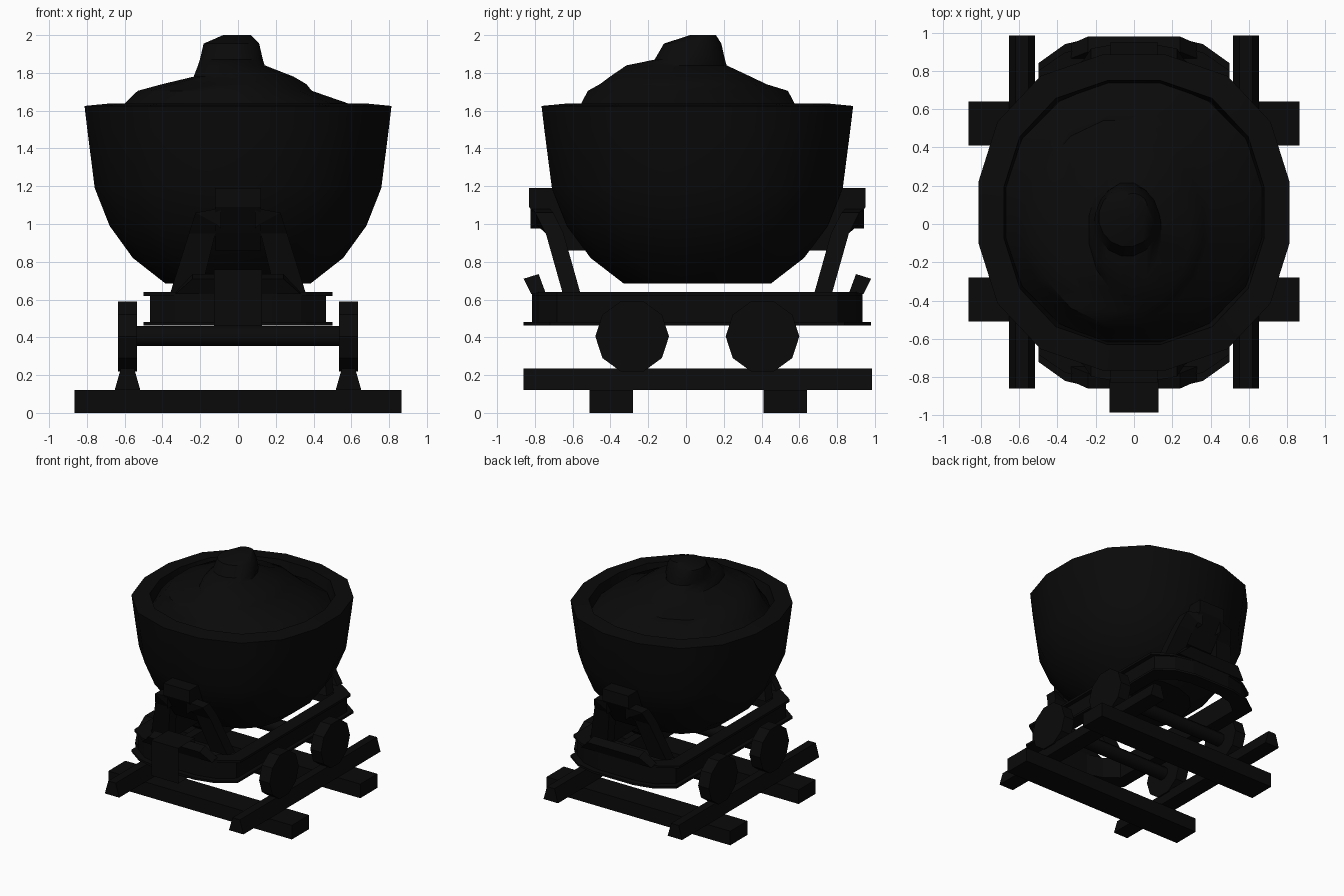
import bpy, bmesh, math

if "Cube" in bpy.data.objects:
    bpy.data.objects.remove(bpy.data.objects["Cube"], do_unlink=True)

MID = 0.06  # centre of the cart along y

mat = bpy.data.materials.new("soot black")
mat.use_nodes = True
black = (0.003, 0.003, 0.003, 1)
mat.diffuse_color = black
mat.node_tree.nodes["Principled BSDF"].inputs["Base Color"].default_value = black


def loft(name, rings, caps=True, closed=False, smooth=None):
    """Skin a list of equal-length point loops."""
    bm = bmesh.new()
    rows = [[bm.verts.new(p) for p in ring] for ring in rings]
    n = len(rows[0])
    pairs = list(zip(rows, rows[1:])) + ([(rows[-1], rows[0])] if closed else [])
    for a, b in pairs:
        for i in range(n):
            j = (i + 1) % n
            bm.faces.new((a[i], a[j], b[j], b[i]))
    if caps and not closed:
        bm.faces.new(rows[0])
        bm.faces.new(rows[-1])
    bmesh.ops.recalc_face_normals(bm, faces=bm.faces)
    mesh = bpy.data.meshes.new(name)
    bm.to_mesh(mesh)
    bm.free()
    mesh.materials.append(mat)
    obj = bpy.data.objects.new(name, mesh)
    bpy.context.collection.objects.link(obj)
    if smooth:
        bpy.ops.object.select_all(action='DESELECT')
        obj.select_set(True)
        bpy.context.view_layer.objects.active = obj
        bpy.ops.object.shade_smooth_by_angle(angle=math.radians(smooth))


def box(name, x0, x1, y0, y1, z0, z1):
    base = [(x0, y0), (x1, y0), (x1, y1), (x0, y1)]
    loft(name, [[(x, y, z) for x, y in base] for z in (z0, z1)])


def mirror_quarter(quarter):
    """Mirror a quarter outline in x and y into a closed loop."""
    half = quarter + [(-x, y) for x, y in reversed(quarter)]
    return half + [(x, -y) for x, y in reversed(half)]


def ellipse(cx, cy, rx, ry, z, n=16):
    angles = [(i + 0.5) * math.tau / n for i in range(n)]
    return [(cx + rx * math.cos(a), cy + ry * math.sin(a), z) for a in angles]


def cylinder_x(name, x0, x1, y, z, r, n, smooth=None):
    angles = [(i + 0.5) * math.tau / n for i in range(n)]
    loft(name, [[(x, y + r * math.sin(a), z + r * math.cos(a)) for a in angles]
                for x in (x0, x1)], smooth=smooth)


# Track: two sleepers and two tapered rails
for name, y in (("front_sleeper", -0.395), ("back_sleeper", 0.525)):
    box(name, -0.865, 0.865, y - 0.115, y + 0.115, 0, 0.12)
for name, x in (("left_rail", 0.585), ("right_rail", -0.585)):
    section = [(-0.068, 0.12), (0.068, 0.12), (0.035, 0.235), (-0.035, 0.235)]
    loft(name, [[(x + a, y, z) for a, z in section] for y in (-0.86, 0.985)])

# Wheels and axles
for end, y in (("front", -0.285), ("back", 0.405)):
    cylinder_x(end + "_axle", -0.54, 0.54, y, 0.407, 0.057, 8, 50)
    for side, s in (("left", 1), ("right", -1)):
        cylinder_x(f"{end}_{side}_wheel", s * 0.535, s * 0.635, y, 0.405, 0.195, 10)

# Frame: a rounded ring of channel section, made of a web and two flanges
outline = mirror_quarter([(0.5, 0.78), (0.36, 0.88), (0.19, 0.92)])


def inset(dx, dy):
    return [(x * (0.5 - dx) / 0.5, y * (0.92 - dy) / 0.92 + MID) for x, y in outline]


def ring(name, outer, inner, z0, z1):
    loft(name, [[(x, y, z) for x, y in loop] for loop, z in
                ((outer, z0), (outer, z1), (inner, z1), (inner, z0))], closed=True)


inner_edge = inset(0.115, 0.115)
ring("frame_web", inset(0.035, 0.045), inner_edge, 0.475, 0.635)
ring("frame_bottom_flange", inset(0, 0), inner_edge, 0.462, 0.48)
ring("frame_top_flange", inset(0, 0.045), inner_edge, 0.62, 0.64)

# Tilted buffer bars on both ends of the frame
buffer = [(0.805, 0.64, 0.33), (0.88, 0.63, 0.33), (0.92, 0.71, 0.24), (0.84, 0.735, 0.24)]
for name, s in (("back_buffer_bar", 1), ("front_buffer_bar", -1)):
    loft(name, [[(t * x, MID + s * y, z) for y, z, x in buffer] for t in (-1, 1)])

# Hitch sleeve at the front, open on both sides
sleeve = [(-0.985, 0.46), (-0.985, 0.76), (-0.76, 0.76), (-0.76, 0.46)]
loft("hitch_sleeve", [[(x, y, z) for y, z in sleeve] for x in (-0.127, 0.127)], caps=False)

# Bucket supports: a bearing block and two bent legs at each end
block = [(0.55, 0.86), (0.73, 0.86), (0.8, 0.95), (0.89, 1.09), (0.89, 1.19), (0.55, 1.19)]
path = [(0.28, 0.665, 0.63), (0.19, 0.755, 0.95), (0.17, 0.81, 1.03), (0.09, 0.835, 1.03)]
half_size = [(0.08, 0), (0.07, 0), (0.055, 0.03), (0, 0.055)]
for end, s in (("front", -1), ("back", 1)):
    loft(end + "_bearing_block", [[(x, MID + s * y, z) for y, z in block]
                                  for x in (-0.122, 0.122)])
    for side, t in (("left", 1), ("right", -1)):
        loft(f"{end}_{side}_support_leg", [
            [(t * (x + a * hx), MID + s * (y + b * 0.047), z + a * hz)
             for a, b in ((-1, -1), (1, -1), (1, 1), (-1, 1))]
            for (x, y, z), (hx, hz) in zip(path, half_size)])

# Bucket: a slightly squared sixteen-sided bowl with a thick rim
bowl = mirror_quarter([(0.985, 0.195), (0.865, 0.575), (0.592, 0.865), (0.2, 1)])
profile = [(0.39, 0.685), (0.565, 0.82), (0.69, 0.99), (0.77, 1.19), (0.81, 1.5),
           (0.825, 1.625), (0.69, 1.638), (0.67, 1.5)]
loft("bucket", [[(x * r, MID + y * r, z) for x, y in bowl] for r, z in profile], smooth=35)

# Heaped load: a lumpy mound with an off-centre peak
mound = [(0, 0.06, 0.7, 0.7, 1.54), (-0.01, 0.01, 0.6, 0.575, 1.64),
         (-0.07, 0.01, 0.47, 0.54, 1.705), (-0.02, -0.015, 0.39, 0.45, 1.74),
         (0.03, -0.03, 0.27, 0.38, 1.78), (-0.035, -0.05, 0.18, 0.27, 1.84),
         (-0.035, 0.02, 0.17, 0.19, 1.87), (-0.035, 0.035, 0.15, 0.155, 1.955),
         (-0.005, 0.09, 0.075, 0.07, 2.0)]
loft("heaped_load", [ellipse(*m) for m in mound], smooth=40)
